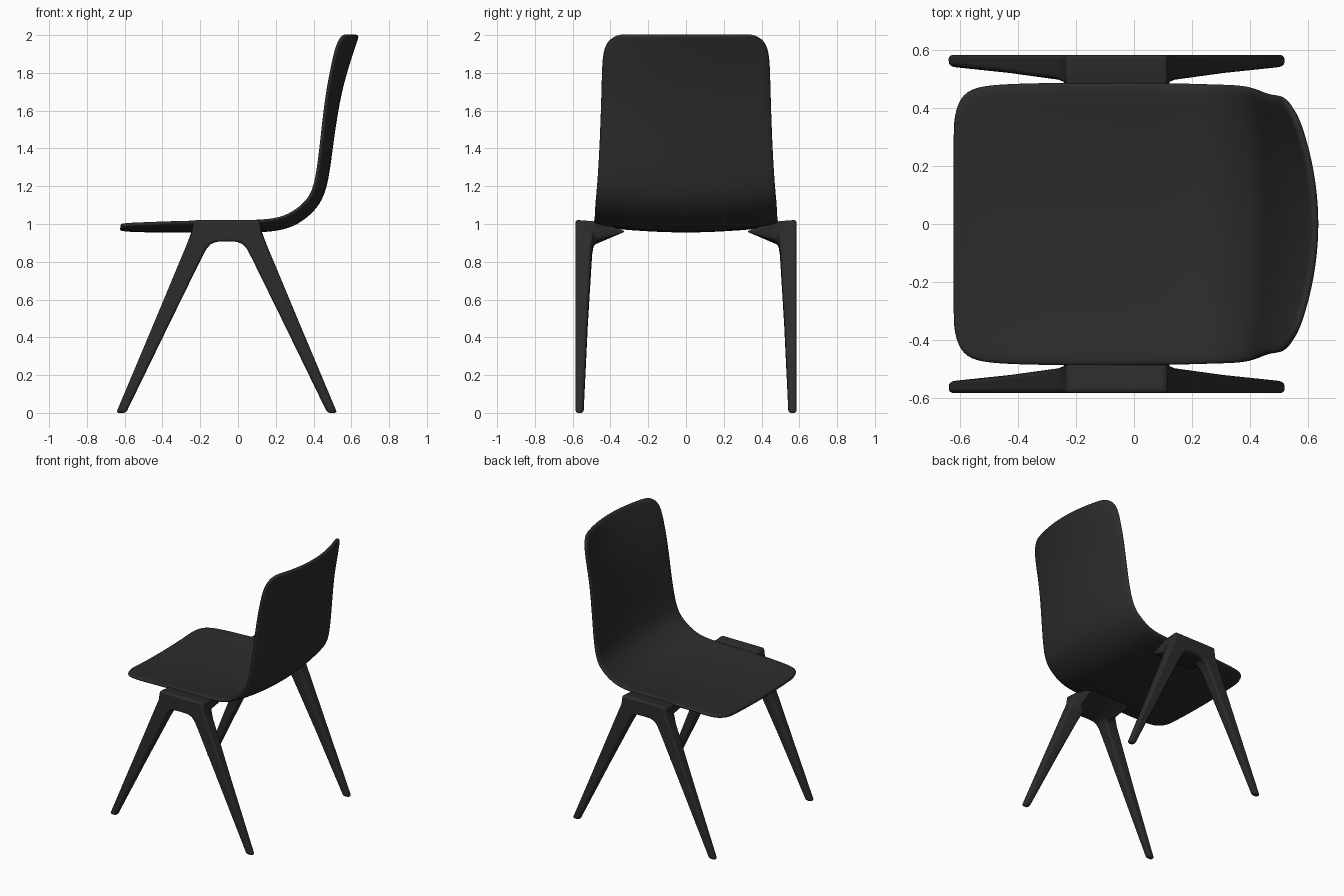
import bpy, bmesh, math

if "Cube" in bpy.data.objects:
    bpy.data.objects.remove(bpy.data.objects["Cube"])

mat = bpy.data.materials.new("dark_plastic")
mat.diffuse_color = (0.025, 0.025, 0.025, 1)
mat.use_nodes = True
mat.node_tree.nodes["Principled BSDF"].inputs["Base Color"].default_value = mat.diffuse_color


def make(name, verts, faces):
    me = bpy.data.meshes.new(name)
    me.from_pydata(verts, [], faces)
    me.materials.append(mat)
    ob = bpy.data.objects.new(name, me)
    bpy.context.collection.objects.link(ob)
    return ob


def smooth(ob, angle):
    bpy.ops.object.select_all(action='DESELECT')
    ob.select_set(True)
    bpy.context.view_layer.objects.active = ob
    bpy.ops.object.shade_smooth_by_angle(angle=math.radians(angle))


# Seat and backrest shell: rows of (x, z, half width, edge lift) along the underside
rows = [(-.627, .966, .36, .015), (-.61, .962, .43, .02), (-.57, .958, .473, .025),
        (-.48, .955, .489, .03), (-.25, .955, .494, .038), (0, .955, .494, .04),
        (.14, .955, .492, .042), (.24, .968, .49, .045), (.325, 1.0, .488, .05),
        (.42, 1.078, .486, .05), (.475, 1.185, .477, .05), (.5, 1.39, .464, .05),
        (.538, 1.655, .455, .065), (.58, 1.81, .452, .08), (.612, 1.91, .447, .095),
        (.632, 1.97, .42, .105), (.643, 1.997, .36, .11)]
cols = 13
verts = []
for i, (x, z, w, lift) in enumerate(rows):
    a, b = rows[max(i - 1, 0)], rows[min(i + 1, len(rows) - 1)]
    ang = min(math.atan2(b[1] - a[1], b[0] - a[0]) * 1.25, math.pi / 2)
    for j in range(cols):
        y = w * (2 * j / (cols - 1) - 1)
        d = lift * (abs(y) / .47) ** 2
        verts.append((x - d * math.sin(ang), y, z + d * math.cos(ang)))
faces = [(i * cols + j, (i + 1) * cols + j, (i + 1) * cols + j + 1, i * cols + j + 1)
         for i in range(len(rows) - 1) for j in range(cols - 1)]
shell = make("seat_shell", verts, faces)
m = shell.modifiers.new("thickness", 'SOLIDIFY')
m.thickness = .028
m.offset = 1
m = shell.modifiers.new("rounding", 'SUBSURF')
m.levels = m.render_levels = 2
smooth(shell, 180)

# Leg frame sections: outer, top inner, middle, bottom inner, bottom outer
OUT, CX = .585, -.06


def leg_section(o, i, y):
    mid = ((o[0] + i[0]) / 2, y, (o[1] + i[1]) / 2)
    return [(o[0], OUT, o[1]), (o[0], y + .004, o[1]), mid,
            (i[0], y + .004, i[1]), (i[0], OUT, i[1])]


def saddle_section(ut, ub, zb):
    return [(ut, OUT, 1.022), (ut, .46, 1.012), (ut, .32, .96),
            (ub, .485, zb + .005), (ub, OUT, zb)]


half = [leg_section((.585, 0), (.533, 0), .542),
        leg_section((.386, .473), (.314, .45), .52),
        leg_section((.212, .89), (.135, .815), .496),
        leg_section((.186, .95), (.107, .868), .487),
        saddle_section(.175, .085, .892),
        saddle_section(.15, .055, .905),
        saddle_section(0, 0, .907)]
other = [[(-u, y, z) for u, y, z in s] for s in half[-2::-1]]
sections = half + other

for side, name in ((1, "left_leg_frame"), (-1, "right_leg_frame")):
    verts = [(CX + u, side * y, z) for s in sections for u, y, z in s]
    n = len(sections)
    faces = [(i * 5 + j, i * 5 + (j + 1) % 5, i * 5 + 5 + (j + 1) % 5, i * 5 + 5 + j)
             for i in range(n - 1) for j in range(5)]
    faces += [tuple(range(5)), tuple(range(n * 5 - 5, n * 5))]
    ob = make(name, verts, faces)
    bm = bmesh.new()
    bm.from_mesh(ob.data)
    bmesh.ops.recalc_face_normals(bm, faces=bm.faces)
    bm.to_mesh(ob.data)
    bm.free()
    b = ob.modifiers.new("soft_edges", 'BEVEL')
    b.width = .014
    b.segments = 3
    b.limit_method = 'ANGLE'
    b.angle_limit = math.radians(40)
    smooth(ob, 50)
